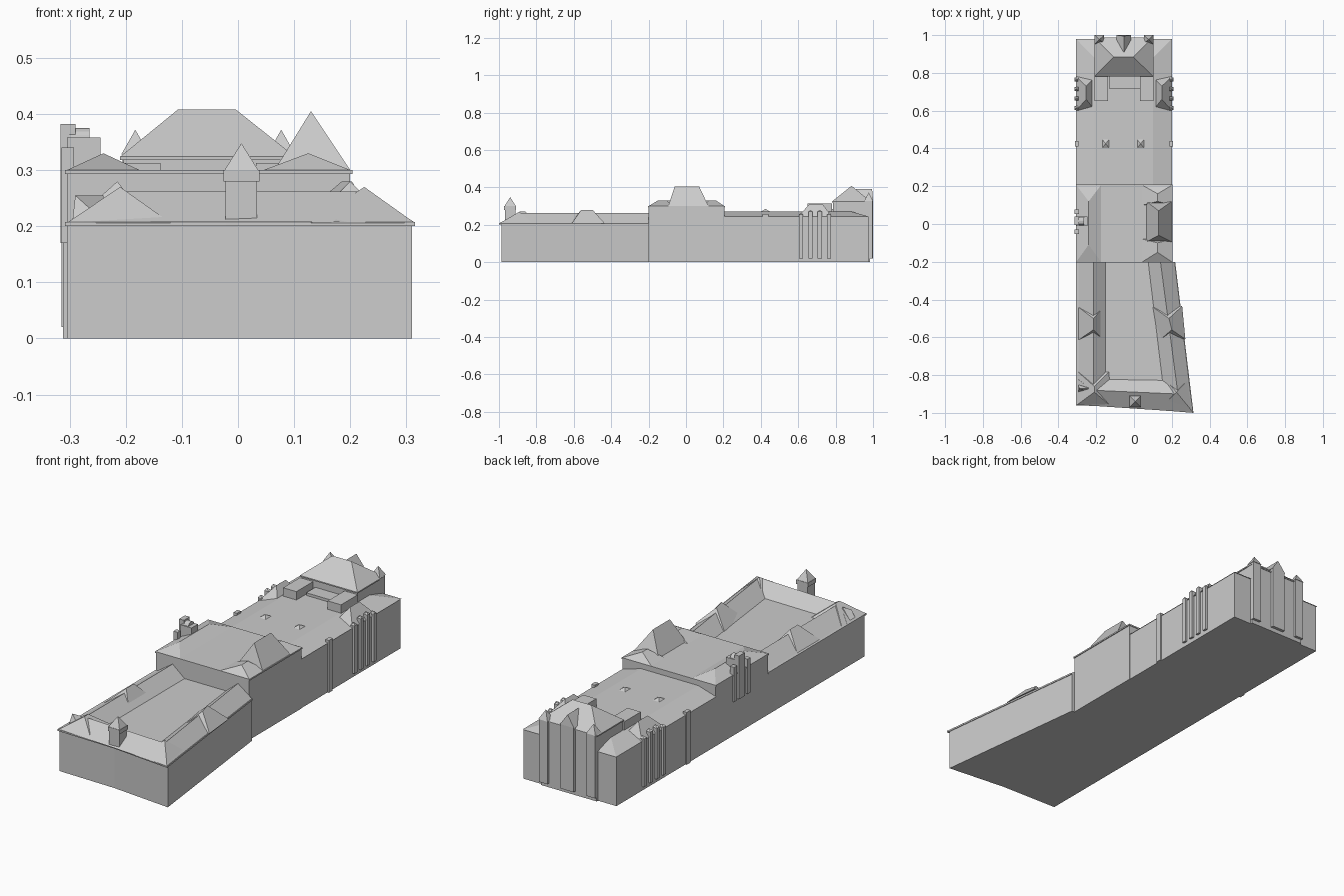
import bpy, bmesh, math


def mesh(name, verts, faces):
    me = bpy.data.meshes.new(name)
    me.from_pydata(verts, [], faces)
    bm = bmesh.new()
    bm.from_mesh(me)
    bmesh.ops.recalc_face_normals(bm, faces=bm.faces)
    bm.to_mesh(me)
    bm.free()
    ob = bpy.data.objects.new(name, me)
    bpy.context.collection.objects.link(ob)
    return ob


def prism(name, pts, z0, z1):
    n = len(pts)
    v = [(x, y, z) for z in (z0, z1) for x, y in pts]
    f = [tuple(range(n)), tuple(range(n, 2 * n))]
    f += [(i, (i + 1) % n, n + (i + 1) % n, n + i) for i in range(n)]
    return mesh(name, v, f)


def rect(x0, x1, y0, y1):
    return [(x0, y0), (x1, y0), (x1, y1), (x0, y1)]


def box(name, x0, x1, y0, y1, z0, z1):
    return prism(name, rect(x0, x1, y0, y1), z0, z1)


def hip(name, base, r1, r2, z0, z1):
    """Roof: base corners a,b,c,d; ridge runs from near edge ab to near edge cd."""
    v = [(x, y, z0) for x, y in base] + [(*r1, z1), (*r2, z1)]
    return mesh(name, v, [(0, 1, 4), (1, 2, 5, 4), (2, 3, 5), (3, 0, 4, 5), (3, 2, 1, 0)])


def pyramid(name, base, apex, z0, z1):
    v = [(x, y, z0) for x, y in base] + [(*apex, z1)]
    return mesh(name, v, [(0, 1, 4), (1, 2, 4), (2, 3, 4), (3, 0, 4), (3, 2, 1, 0)])


# Front wing: tapered block with a ring of gabled roofs around a flat court
prism("front_wing_walls", [(-0.305, -0.95), (0.0, -0.957), (0.31, -0.987), (0.215, -0.2), (-0.305, -0.2)], 0, 0.2)
prism("front_wing_eaves", [(-0.308, -0.96), (0.0, -0.968), (0.315, -1.0), (0.218, -0.2), (-0.308, -0.2)], 0.2, 0.208)
hip("front_wing_left_roof", rect(-0.295, -0.15, -0.95, -0.2), (-0.215, -0.88), (-0.215, -0.2), 0.208, 0.262)
hip("front_wing_right_roof", [(0.17, -0.99), (0.31, -0.99), (0.215, -0.2), (0.075, -0.2)],
    (0.23, -0.88), (0.14, -0.2), 0.208, 0.262)
hip("front_wing_front_roof", [(-0.30, -0.82), (-0.30, -0.957), (0.313, -0.998), (0.29, -0.83)],
    (-0.22, -0.88), (0.23, -0.9), 0.208, 0.262)
pyramid("front_right_corner_roof", [(0.13, -0.985), (0.315, -1.0), (0.29, -0.82), (0.16, -0.82)], (0.225, -0.89), 0.206, 0.27)
hip("front_left_corner_roof", [(-0.305, -0.96), (-0.12, -0.966), (-0.13, -0.78), (-0.30, -0.78)],
    (-0.21, -0.89), (-0.21, -0.86), 0.206, 0.27)
hip("front_left_small_dormer", rect(-0.295, -0.24, -0.89, -0.85), (-0.29, -0.87), (-0.24, -0.87), 0.21, 0.255)
hip("front_wing_left_dormer", rect(-0.295, -0.16, -0.615, -0.44), (-0.215, -0.56), (-0.215, -0.5), 0.208, 0.28)
hip("front_wing_right_dormer", [(0.13, -0.62), (0.272, -0.61), (0.255, -0.435), (0.10, -0.44)],
    (0.2, -0.56), (0.185, -0.5), 0.208, 0.28)

# Small turret over the front entrance
box("front_turret", -0.022, 0.034, -0.968, -0.912, 0.2, 0.28)
box("front_turret_cornice", -0.026, 0.038, -0.972, -0.908, 0.28, 0.3)
pyramid("front_turret_spire", rect(-0.024, 0.036, -0.97, -0.91), (0.006, -0.94), 0.3, 0.348)

# Middle block
box("middle_walls", -0.305, 0.2, -0.2, 0.205, 0, 0.293)
box("middle_eaves", -0.308, 0.204, -0.203, 0.208, 0.293, 0.3)
hip("middle_left_roof", rect(-0.305, -0.175, -0.2, 0.205), (-0.24, -0.11), (-0.24, 0.12), 0.3, 0.33)
for y0, y1, r0, r1 in ((-0.2, -0.08, -0.15, -0.1), (0.1, 0.205, 0.12, 0.16)):
    hip("middle_right_low_roof", rect(0.045, 0.2, y0, y1), (0.125, r0), (0.125, r1), 0.3, 0.33)
hip("middle_right_tall_roof", rect(0.065, 0.2, -0.095, 0.12), (0.13, -0.06), (0.13, 0.07), 0.3, 0.405)

# Ornamental gable on the left side
box("gable_centre_pier", -0.316, -0.29, -0.005, 0.04, 0.17, 0.382)
for y in (-0.04, 0.065):
    box("gable_side_pier", -0.315, -0.292, y - 0.012, y + 0.012, 0.17, 0.34)
box("gable_body", -0.305, -0.245, -0.01, 0.04, 0.3, 0.358)
arc = [(0.015 + 0.022 * math.cos(a * math.pi / 8), 0.355 + 0.02 * math.sin(a * math.pi / 8)) for a in range(9)]
n = len(arc)
mesh("gable_barrel_roof", [(x, y, z) for x in (-0.3, -0.265) for y, z in arc],
     [tuple(range(n)), tuple(range(n, 2 * n))] + [(i, (i + 1) % n, n + (i + 1) % n, n + i) for i in range(n)])

# Rear wing with a shallow flat-topped roof
box("rear_wing_walls", -0.305, 0.198, 0.205, 0.975, 0, 0.243)
b, t = rect(-0.307, 0.201, 0.205, 0.98), rect(-0.21, 0.1, 0.205, 0.88)
mesh("rear_wing_roof", [(x, y, 0.243) for x, y in b] + [(x, y, 0.272) for x, y in t],
     [(0, 1, 2, 3), (4, 5, 6, 7)] + [(i, (i + 1) % 4, 4 + (i + 1) % 4, 4 + i) for i in range(4)])
for x in (-0.15, 0.035):
    pyramid("rear_roof_light", rect(x - 0.02, x + 0.02, 0.4, 0.45), (x, 0.425), 0.27, 0.284)
box("rear_link_roof", -0.13, 0.035, 0.715, 0.79, 0.26, 0.285)

# Mirrored side dormers, roof boxes and wall piers of the rear wing
cx = -0.053
for s in (-1, 1):
    def span(a, c):
        return sorted((cx + s * a, cx + s * c))
    box("rear_roof_box", *span(0.085, 0.157), 0.65, 0.78, 0.26, 0.313)
    hip("rear_side_dormer", rect(*span(0.153, 0.254), 0.6, 0.78), (cx + s * 0.2, 0.66), (cx + s * 0.2, 0.73), 0.245, 0.31)
    for i, y in enumerate((0.615, 0.665, 0.715, 0.765)):
        top = 0.27 if i in (1, 2) else 0.255
        box("side_pier", *span(0.24, 0.262), y - 0.011, y + 0.011, 0.02, top)
        x0, x1 = span(0.24, 0.262)
        hip("side_pier_cap", rect(x0, x1, y - 0.011, y + 0.011), (cx + s * 0.256, y), (cx + s * 0.246, y), top, top + 0.01)
    box("single_side_pier", *span(0.24, 0.259), 0.41, 0.44, 0, 0.257)

    # Flanking piers with spires on the back wall
    x = cx + s * 0.13
    box("back_side_pier", x - 0.023, x + 0.023, 0.955, 0.998, 0.02, 0.328)
    pyramid("back_side_spire", rect(x - 0.025, x + 0.025, 0.953, 1.0), (x, 0.977), 0.328, 0.372)

# Back tower with hipped roof and central gabled pier
box("back_tower", -0.205, 0.098, 0.785, 0.985, 0, 0.318)
box("back_tower_eaves", -0.21, 0.102, 0.78, 0.988, 0.318, 0.324)
hip("back_tower_roof", [(-0.21, 0.988), (-0.21, 0.78), (0.102, 0.78), (0.102, 0.988)],
    (-0.107, 0.885), (-0.004, 0.885), 0.324, 0.408)
box("back_centre_pier", -0.09, -0.018, 0.975, 1.0, 0.02, 0.335)
hip("back_centre_gable", rect(-0.092, -0.016, 0.91, 1.0), (-0.054, 0.91), (-0.054, 0.995), 0.335, 0.39)
